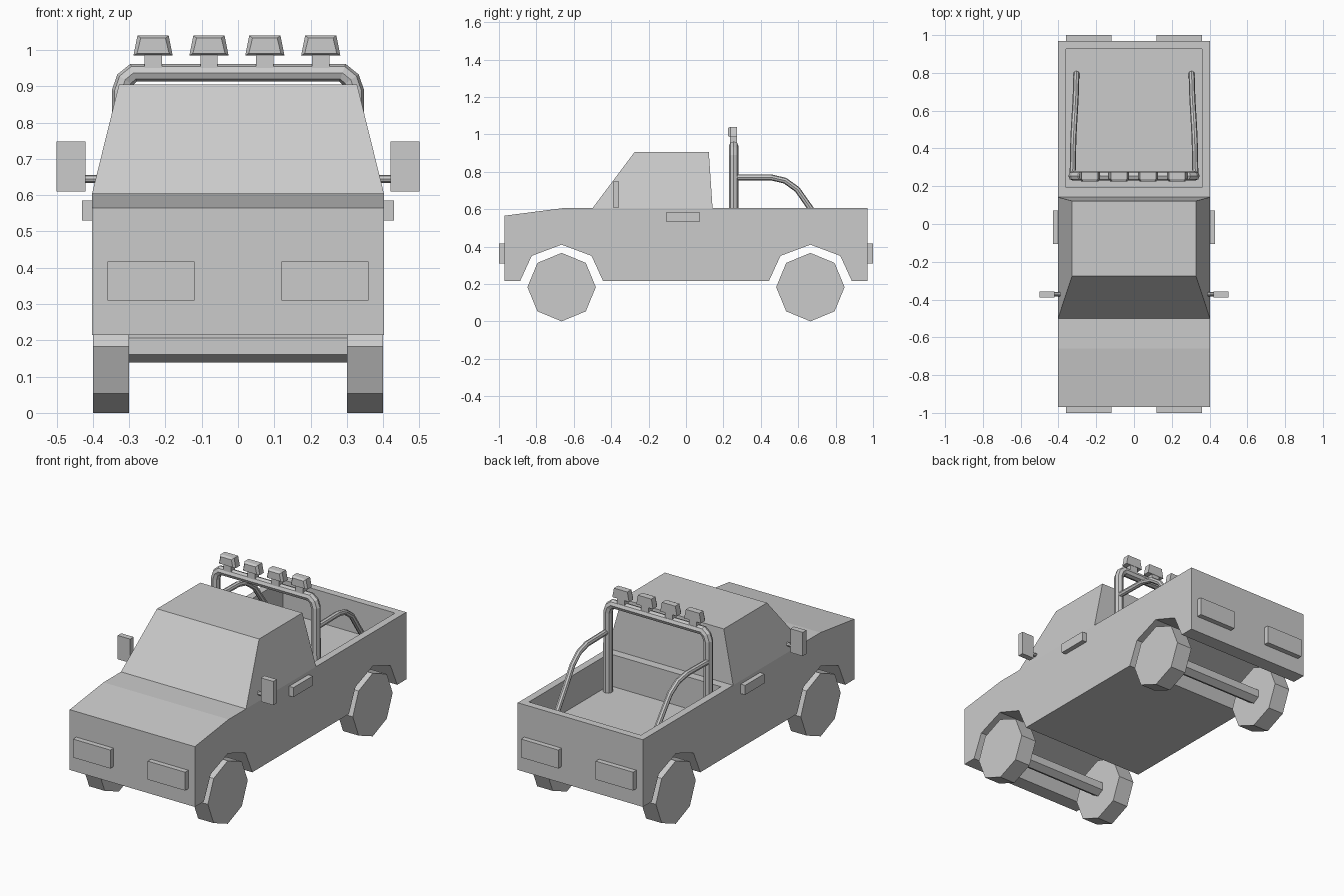
import bpy, bmesh, math
from mathutils import Matrix, Vector

cube = bpy.data.objects.get("Cube")
if cube:
    bpy.data.objects.remove(cube, do_unlink=True)

grey = bpy.data.materials.new("light_grey")
grey.use_nodes = True
grey.diffuse_color = (0.6, 0.6, 0.6, 1)
grey.node_tree.nodes["Principled BSDF"].inputs["Base Color"].default_value = (0.6, 0.6, 0.6, 1)


def finish(name, bm):
    """Turn a bmesh into a flat-shaded grey object."""
    bmesh.ops.recalc_face_normals(bm, faces=bm.faces)
    mesh = bpy.data.meshes.new(name)
    bm.to_mesh(mesh)
    bm.free()
    mesh.materials.append(grey)
    obj = bpy.data.objects.new(name, mesh)
    bpy.context.scene.collection.objects.link(obj)
    return obj


def box(name, low, high):
    low, high = Vector(low), Vector(high)
    bm = bmesh.new()
    size = Matrix.Diagonal((*(high - low), 1))
    bmesh.ops.create_cube(bm, size=1, matrix=Matrix.Translation((low + high) / 2) @ size)
    return finish(name, bm)


def rod(name, centre, radius, length, sides, turn=0.0):
    """Prism lying along x."""
    bm = bmesh.new()
    place = (Matrix.Translation(centre) @ Matrix.Rotation(math.pi / 2, 4, 'Y')
             @ Matrix.Rotation(turn, 4, 'Z'))
    bmesh.ops.create_cone(bm, cap_ends=True, segments=sides, radius1=radius,
                          radius2=radius, depth=length, matrix=place)
    return finish(name, bm)


def loft(name, rings):
    """Closed solid through rings with equal point counts."""
    bm = bmesh.new()
    loops = [[bm.verts.new(p) for p in ring] for ring in rings]
    for a, b in zip(loops, loops[1:]):
        for i in range(len(a)):
            j = (i + 1) % len(a)
            bm.faces.new((a[i], a[j], b[j], b[i]))
    bm.faces.new(loops[0])
    bm.faces.new(loops[-1])
    return finish(name, bm)


def tube(name, points, radius):
    """Eight-sided bent tube."""
    curve = bpy.data.curves.new(name + "_path", 'CURVE')
    curve.dimensions = '3D'
    curve.bevel_depth = radius
    curve.bevel_resolution = 2
    curve.use_fill_caps = True
    spline = curve.splines.new('POLY')
    spline.use_smooth = False
    spline.points.add(len(points) - 1)
    for target, p in zip(spline.points, points):
        target.co = (*p, 1)
    path = bpy.data.objects.new(name + "_path", curve)
    bpy.context.scene.collection.objects.link(path)
    bpy.context.view_layer.update()
    mesh = bpy.data.meshes.new_from_object(path.evaluated_get(bpy.context.evaluated_depsgraph_get()))
    bpy.data.objects.remove(path, do_unlink=True)
    bm = bmesh.new()
    bm.from_mesh(mesh)
    bpy.data.meshes.remove(mesh)
    for face in bm.faces:
        face.smooth = False
    return finish(name, bm)


# Body: side profile with wheel arches, pushed across the width
W, AXLE, FLOOR = 0.402, 0.665, 0.42
arch = [(-0.222, 0.215), (-0.16, 0.35), (0, 0.41), (0.16, 0.35), (0.222, 0.215)]
profile = [(-0.97, 0.215)]
for side in (-1, 1):
    profile += [(side * AXLE + y, z) for y, z in arch]
profile += [(0.97, 0.215), (0.97, 0.605), (0.15, 0.605), (-0.66, 0.605), (-0.97, 0.565)]
body = loft("body", [[(x, y, z) for y, z in profile] for x in (-W, W)])

# Cargo bed: inset the rear deck and sink it
bm = bmesh.new()
bm.from_mesh(body.data)
bm.normal_update()
deck = [f for f in bm.faces if f.normal.z > 0.9 and f.calc_center_median().y > 0.4]
bmesh.ops.inset_individual(bm, faces=deck, thickness=0.06)
sunk = bmesh.ops.extrude_discrete_faces(bm, faces=deck)["faces"]
bmesh.ops.translate(bm, verts=sunk[0].verts[:], vec=(0, 0, FLOOR - 0.605))
bm.to_mesh(body.data)
bm.free()


def rectangle(x, y0, y1, z):
    return [(-x, y0, z), (x, y0, z), (x, y1, z), (-x, y1, z)]


# Cab
loft("cab", [rectangle(W, -0.5, 0.142, 0.605), rectangle(0.328, -0.275, 0.122, 0.905)])

# Wheels and axles
for end, y in (("front", -AXLE), ("rear", AXLE)):
    rod(end + "_axle", (0, y, 0.184), 0.045, 0.62, 6, math.pi / 6 * 3)
    for side, s in (("left", 1), ("right", -1)):
        rod(f"{end}_{side}_wheel", (s * 0.35, y, 0.183), 0.183, 0.1, 8)

# Parts on each side
for side, s in (("left", 1), ("right", -1)):
    def pair_box(name, x, y, z):
        xs = sorted((s * x[0], s * x[1]))
        box(f"{side}_{name}", (xs[0], y[0], z[0]), (xs[1], y[1], z[1]))

    pair_box("headlight", (0.12, 0.36), (-1.0, -0.96), (0.31, 0.417))
    pair_box("tail_light", (0.12, 0.36), (0.96, 1.0), (0.31, 0.417))
    pair_box("door_handle", (0.39, 0.43), (-0.105, 0.072), (0.53, 0.585))
    pair_box("mirror", (0.42, 0.5), (-0.39, -0.357), (0.61, 0.748))
    rod(f"{side}_mirror_stem", (s * 0.4, -0.372, 0.645), 0.011, 0.06, 8)

    # Brace sweeping from the roll bar down to the bed floor
    brace = [(0.255, 0.77), (0.455, 0.77), (0.53, 0.752), (0.595, 0.705),
             (0.665, 0.605), (0.797, FLOOR)]
    tube(f"{side}_brace", [(s * (0.325 - 0.02 * i / 5), y, z)
                           for i, (y, z) in enumerate(brace)], 0.016)

# Roll bar
BAR_Y = 0.255
half = [(0.322, FLOOR), (0.322, 0.885), (0.311, 0.918), (0.288, 0.937)]
hoop = half + [(-x, z) for x, z in reversed(half)]
tube("roll_bar", [(x, BAR_Y, z) for x, z in hoop], 0.026)

# Roof lamps on the roll bar
def lamp_ring(cx, y, wide, narrow, z0, z1):
    return [(cx - wide, y, z0), (cx + wide, y, z0), (cx + narrow, y, z1), (cx - narrow, y, z1)]


for i in range(4):
    cx = -0.234 + 0.154 * i
    box(f"lamp_stem_{i + 1}", (cx - 0.024, 0.235, 0.945), (cx + 0.024, 0.272, 0.99))
    loft(f"lamp_{i + 1}", [lamp_ring(cx, 0.274, 0.054, 0.043, 0.985, 1.04),
                           lamp_ring(cx, 0.237, 0.054, 0.043, 0.985, 1.04),
                           lamp_ring(cx, 0.224, 0.044, 0.034, 0.991, 1.033)])
